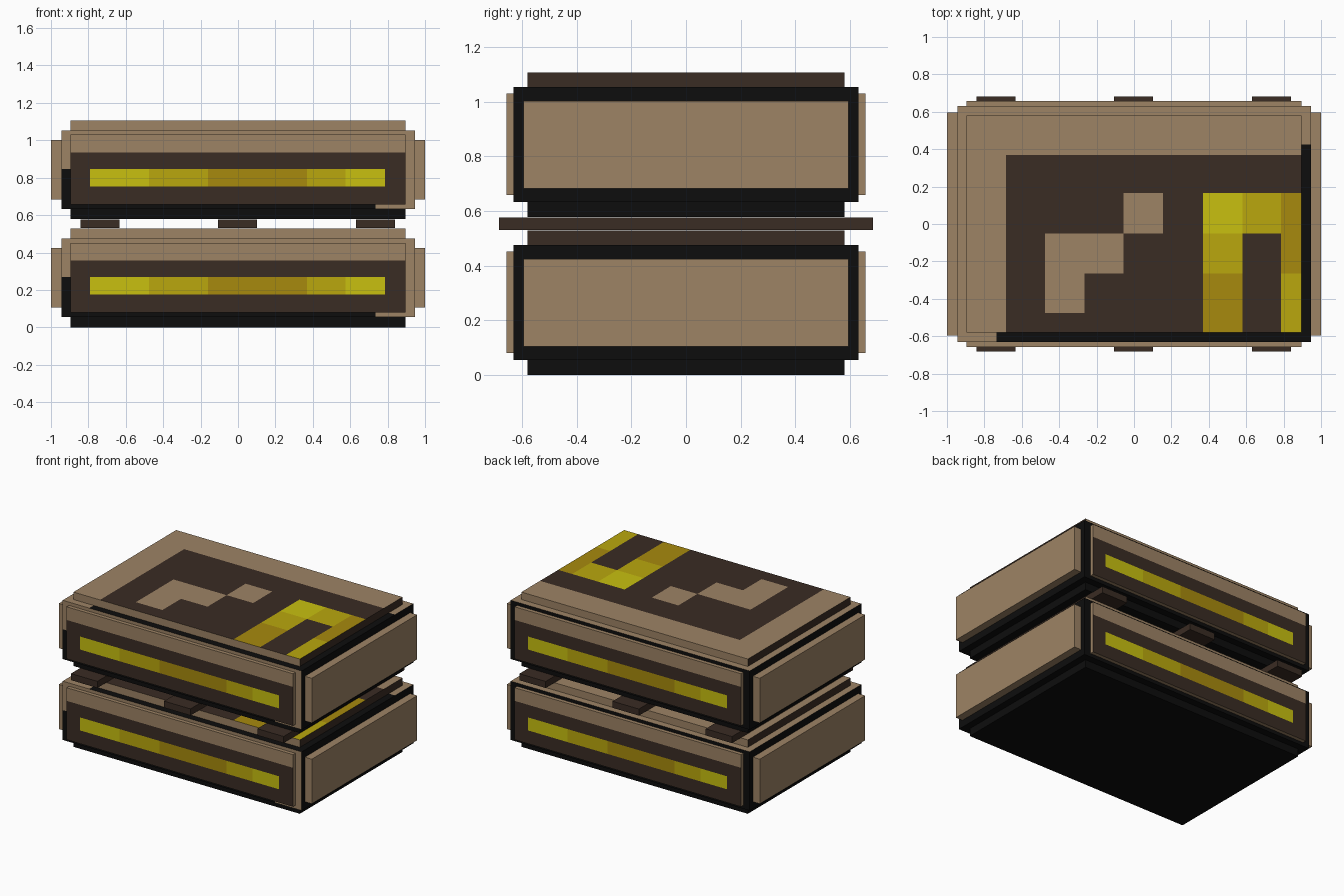
import bpy, bmesh, math
from mathutils import Vector

cube = bpy.data.objects.get("Cube")
if cube:
    bpy.data.objects.remove(cube, do_unlink=True)

COLOURS = {
    "tan": (0.337, 0.227, 0.130),
    "dark_brown": (0.042, 0.025, 0.017),
    "black": (0.004, 0.004, 0.004),
    "bright_yellow": (0.578, 0.527, 0.005),
    "mid_yellow": (0.491, 0.386, 0.004),
    "deep_yellow": (0.386, 0.254, 0.004),
}
NAMES = list(COLOURS)
MATERIALS = []
for label, rgb in COLOURS.items():
    mat = bpy.data.materials.new(label)
    mat.use_nodes = True
    mat.diffuse_color = (*rgb, 1)
    bsdf = mat.node_tree.nodes["Principled BSDF"]
    bsdf.inputs["Base Color"].default_value = (*rgb, 1)
    bsdf.inputs["Roughness"].default_value = 0.9
    MATERIALS.append(mat)


def box_mesh(name, low, high, rule, cuts=((), (), ())):
    """Box sliced along the given x, y, z cuts; rule(centre, normal) names each face's colour."""
    low, high = Vector(low), Vector(high)
    bm = bmesh.new()
    bmesh.ops.create_cube(bm, size=1)
    for v in bm.verts:
        v.co = (low + high) / 2 + v.co * (high - low)
    for axis, values in enumerate(cuts):
        normal = [0, 0, 0]
        normal[axis] = 1
        for value in sorted(set(values)):
            if low[axis] + 0.001 < value < high[axis] - 0.001:
                point = [0, 0, 0]
                point[axis] = value
                bmesh.ops.bisect_plane(bm, geom=bm.verts[:] + bm.edges[:] + bm.faces[:],
                                       plane_co=point, plane_no=normal)
    bm.normal_update()
    for f in bm.faces:
        f.material_index = NAMES.index(rule(f.calc_center_median(), f.normal))
    mesh = bpy.data.meshes.new(name)
    bm.to_mesh(mesh)
    bm.free()
    for mat in MATERIALS:
        mesh.materials.append(mat)
    return mesh


def place(name, mesh, z=0, turn=0):
    ob = bpy.data.objects.new(name, mesh)
    ob.location.z = z
    ob.rotation_euler.z = turn
    bpy.context.collection.objects.link(ob)


def painted(u, v, patches, base):
    for u0, u1, v0, v1, colour in patches:
        if u0 < u < u1 and v0 < v < v1:
            base = colour
    return base


def patch_cuts(patches):
    return [u for p in patches for u in p[:2]], [v for p in patches for v in p[2:4]]


# Lid pattern: dark field, tan steps and yellow arch
LID = [
    (-0.685, 0.9, -0.6, 0.37, "dark_brown"),
    (-0.055, 0.155, -0.05, 0.165, "tan"),
    (-0.475, -0.055, -0.265, -0.05, "tan"),
    (-0.475, -0.265, -0.475, -0.265, "tan"),
    (0.37, 0.58, -0.05, 0.165, "bright_yellow"),
    (0.37, 0.58, -0.265, -0.05, "mid_yellow"),
    (0.37, 0.58, -0.6, -0.265, "deep_yellow"),
    (0.58, 0.785, -0.05, 0.165, "mid_yellow"),
    (0.785, 0.9, -0.265, 0.165, "deep_yellow"),
    (0.785, 0.9, -0.6, -0.265, "mid_yellow"),
]
# Long side panel: dark field with a graded light bar
BAR = [
    (-0.9, 0.9, 0, 0.358, "dark_brown"),
    (-0.79, -0.475, 0.175, 0.268, "bright_yellow"),
    (-0.475, -0.16, 0.175, 0.268, "mid_yellow"),
    (-0.16, 0.37, 0.175, 0.268, "deep_yellow"),
    (0.37, 0.575, 0.175, 0.268, "mid_yellow"),
    (0.575, 0.785, 0.175, 0.268, "bright_yellow"),
]


def core_colour(c, n):
    if n.z > 0.5:
        return painted(c.x, c.y, LID, "tan")
    if n.z < -0.5 or c.z < 0.265:
        return "black"
    return "dark_brown" if abs(n.x) > 0.5 else "tan"


def band_colour(c, n):
    if n.z > 0.5:
        front_edge = c.y < -0.58 and c.x > -0.735
        end_edge = c.x > 0.895 and c.y < 0.425
        return "black" if front_edge or end_edge else "tan"
    if n.y < -0.5:
        return "black" if c.x < 0.735 and c.z < 0.268 else "tan"
    return "black"


def panel_colour(c, n):
    return painted(c.x, c.z, BAR, "tan") if n.y < -0.5 else "tan"


lid_x, lid_y = patch_cuts(LID)
bar_x, bar_z = patch_cuts(BAR)
core = box_mesh("crate_core", (-0.895, -0.58, 0), (0.895, 0.58, 0.528), core_colour,
                (lid_x, lid_y, [0.265]))
band = box_mesh("crate_band", (-0.945, -0.63, 0.055), (0.945, 0.63, 0.475), band_colour,
                ([-0.735, 0.735, 0.895], [-0.58, 0.425], [0.268]))
panel = box_mesh("side_panel", (-0.895, -0.657, 0.08), (0.895, -0.625, 0.452), panel_colour,
                 (bar_x, [], bar_z))
end = box_mesh("end_panel", (0.94, -0.595, 0.105), (1.0, 0.595, 0.424), lambda c, n: "tan")

# Two stacked crates
for level, z in (("lower", 0), ("upper", 0.578)):
    place(level + "_crate_core", core, z)
    place(level + "_crate_band", band, z)
    for side, turn in (("front", 0), ("back", math.pi)):
        place(f"{level}_{side}_panel", panel, z, turn)
    for side, turn in (("left", 0), ("right", math.pi)):
        place(f"{level}_{side}_end_panel", end, z, turn)

# Spacer slats between the crates
for side, x in (("right", -0.738), ("middle", -0.002), ("left", 0.735)):
    slat = box_mesh(side + "_slat", (x - 0.104, -0.683, 0.53), (x + 0.104, 0.683, 0.577),
                    lambda c, n: "dark_brown")
    place(side + "_slat", slat)
